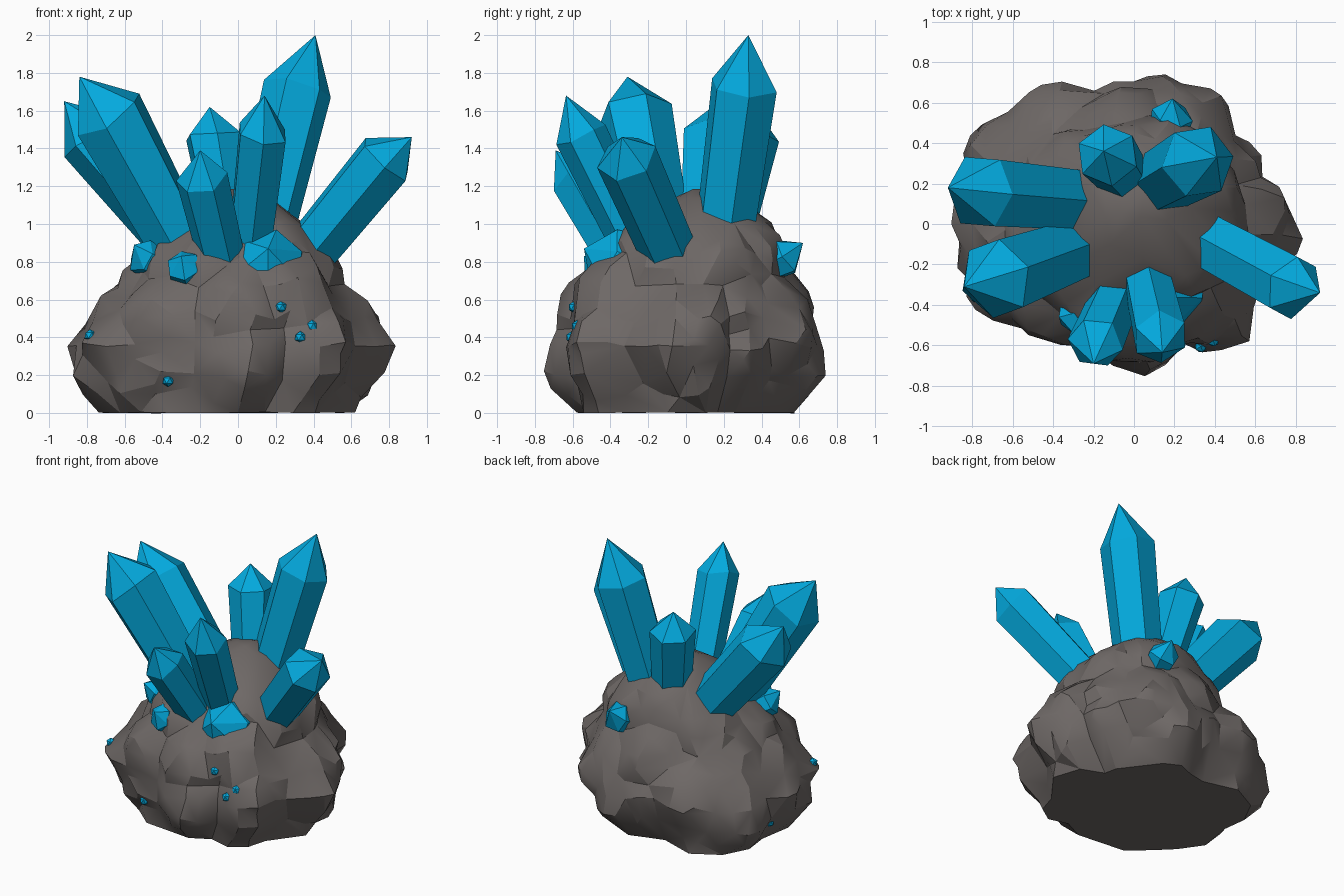
import bpy, bmesh, math, random
from mathutils import Vector, noise

if "Cube" in bpy.data.objects:
    bpy.data.objects.remove(bpy.data.objects["Cube"])

random.seed(4)


def material(name, rgb):
    m = bpy.data.materials.new(name)
    m.diffuse_color = (*rgb, 1)
    m.use_nodes = True
    m.node_tree.nodes["Principled BSDF"].inputs["Base Color"].default_value = m.diffuse_color
    return m


GREY = material("grey stone", (0.155, 0.138, 0.132))
BLUE = material("crystal blue", (0.001, 0.40, 0.73))


def finish(bm, name, mat):
    bmesh.ops.recalc_face_normals(bm, faces=bm.faces)
    mesh = bpy.data.meshes.new(name)
    bm.to_mesh(mesh)
    bm.free()
    mesh.materials.append(mat)
    ob = bpy.data.objects.new(name, mesh)
    bpy.context.collection.objects.link(ob)
    return ob


def lerp_table(table, t):
    for (a, u), (b, v) in zip(table, table[1:]):
        if a <= t <= b:
            return u + (v - u) * (t - a) / (b - a)
    return table[0][1] if t < table[0][0] else table[-1][1]


# Rock plan outline (seen from above) turned into angle -> radius
PLAN = [(.85, -.1), (.83, .1), (.72, .19), (.63, .2), (.6, .37), (.5, .5), (.37, .66),
        (.2, .73), (.03, .73), (-.2, .67), (-.38, .69), (-.6, .62), (-.72, .53),
        (-.8, .4), (-.82, .2), (-.86, 0), (-.82, -.2), (-.68, -.45), (-.45, -.58),
        (-.3, -.65), (-.1, -.72), (.1, -.74), (.3, -.63), (.4, -.66), (.57, -.6),
        (.63, -.43), (.73, -.22)]
polar = sorted((math.atan2(y, x), math.hypot(x, y)) for x, y in PLAN)
polar = ([(polar[-1][0] - math.tau, polar[-1][1])] + polar
         + [(polar[0][0] + math.tau, polar[0][1])])
# Rock height -> share of the plan radius
PROFILE = [(0, .81), (.1, .89), (.2, .95), (.36, 1), (.48, .95), (.58, .86), (.7, .74),
           (.8, .67), (.9, .58), (1, .47), (1.1, .31), (1.17, .14), (1.19, .04)]


def surface(theta, z):
    """Point on the craggy rock skin."""
    blend = min(max((z - .45) / .4, 0), 1)
    r = lerp_table(polar, theta) * (1 - blend) + (.82 - .04 * math.cos(4 * theta)) * blend
    r *= lerp_table(PROFILE, z)
    lift = min(max((z - .7) / .45, 0), 1)
    lean = -.07 * max(0, 1 - z / .55)
    p = Vector((r * math.cos(theta) + lean, r * math.sin(theta) + .09 * lift, z))
    d = noise.voronoi(p * 2.9 + Vector((3, 1, 7)))[0]
    bump = .13 * (.42 - d[0]) + .05 * (min(d[1] - d[0], .3) - .12)
    fade = min(1, (1.2 - z) / .5)
    out = Vector((math.cos(theta), math.sin(theta), 0))
    p += out * bump * fade
    if z > 0:
        p.z = max(0, p.z + bump * .5 * blend * fade)
    return p


# Rock body
bm = bmesh.new()
SEG, LEV = 72, 34
rings = []
for j in range(LEV + 1):
    z = 1.185 * j / LEV
    rings.append([bm.verts.new(surface(-math.pi + math.tau * i / SEG, z)) for i in range(SEG)])
for a, b in zip(rings, rings[1:]):
    for i in range(SEG):
        k = (i + 1) % SEG
        bm.faces.new((a[i], a[k], b[k], b[i]))
bm.faces.new(rings[0][::-1])
bm.faces.new(rings[-1])
rock = finish(bm, "rock_base", GREY)
dec = rock.modifiers.new("facets", 'DECIMATE')
dec.ratio = .12
bpy.context.view_layer.objects.active = rock
rock.select_set(True)
bpy.ops.object.modifier_apply(modifier=dec.name)
bpy.ops.object.shade_smooth_by_angle(angle=math.radians(24))
rock.select_set(False)


# Pointed six-sided crystal: buried root ring, shoulder ring, tip
def crystal(name, base, shoulder, tip, r0, r1, roll=0, sides=6, sink=.1):
    base, shoulder, tip = Vector(base), Vector(shoulder), Vector(tip)
    axis = (shoulder - base).normalized()
    q = axis.to_track_quat('Z', 'Y')
    bm = bmesh.new()
    root, top = [], []
    for i in range(sides):
        a = math.radians(roll) + math.tau * i / sides
        d = q @ Vector((math.cos(a), math.sin(a), 0))
        root.append(bm.verts.new(base - axis * sink + d * r0))
        slip = random.uniform(-.16, .16) * r1
        top.append(bm.verts.new(shoulder + d * r1 + axis * slip))
    apex = bm.verts.new(tip)
    for i in range(sides):
        k = (i + 1) % sides
        bm.faces.new((root[i], root[k], top[k], top[i]))
        bm.faces.new((top[i], top[k], apex))
    bm.faces.new(root[::-1])
    return finish(bm, name, BLUE)


# Large crystals
LARGE = [
    ("tall_back", (.16, .22, 1.07), (.32, .31, 1.74), (.41, .33, 2.0), .165, .185, 10),
    ("left_front", (-.38, -.16, 1.02), (-.68, -.27, 1.57), (-.84, -.31, 1.78), .17, .205, 30),
    ("left_back", (-.40, .13, 1.03), (-.76, .16, 1.46), (-.92, .18, 1.65), .17, .19, 30),
    ("middle_back", (-.06, .25, 1.05), (-.13, .34, 1.46), (-.15, .36, 1.62), .13, .155, 0),
    ("front_left", (-.1, -.38, .87), (-.19, -.59, 1.24), (-.2, -.69, 1.39), .125, .14, 15),
    ("front_middle", (.075, -.32, .99), (.13, -.56, 1.48), (.14, -.635, 1.68), .125, .14, 20),
    ("right_side", (.41, -.11, .89), (.78, -.31, 1.34), (.92, -.34, 1.46), .15, .165, 30),
]
for name, *args in LARGE:
    crystal(name + "_crystal", *args)

# Short stub crystals
STUBS = [
    ("back_stub", (.17, .46, .79), (.19, .54, .83), (.19, .62, .90), .08, .105, 0),
    ("front_stub", (.17, -.34, .77), (.18, -.43, .81), (.16, -.54, .87), .21, .175, 20),
    ("left_stub", (-.28, -.43, .75), (-.29, -.49, .78), (-.30, -.54, .83), .095, .09, 40),
    ("far_left_stub", (-.46, -.22, .80), (-.51, -.25, .83), (-.55, -.31, .89), .09, .095, 10),
]
for name, *args in STUBS:
    crystal(name + "_crystal", *args)

# Small chips set nearly flush in the rock skin
CHIPS = [(-69, .56), (-55, .46), (-155, .41), (-120, .17), (170, .15), (-60, .4)]
for n, (deg, z) in enumerate(CHIPS):
    bm = bmesh.new()
    bmesh.ops.create_icosphere(bm, subdivisions=1, radius=.033)
    p = surface(math.radians(deg), z)
    p.xy *= .98
    bmesh.ops.translate(bm, verts=bm.verts, vec=p)
    finish(bm, f"crystal_chip_{n + 1}", BLUE)
